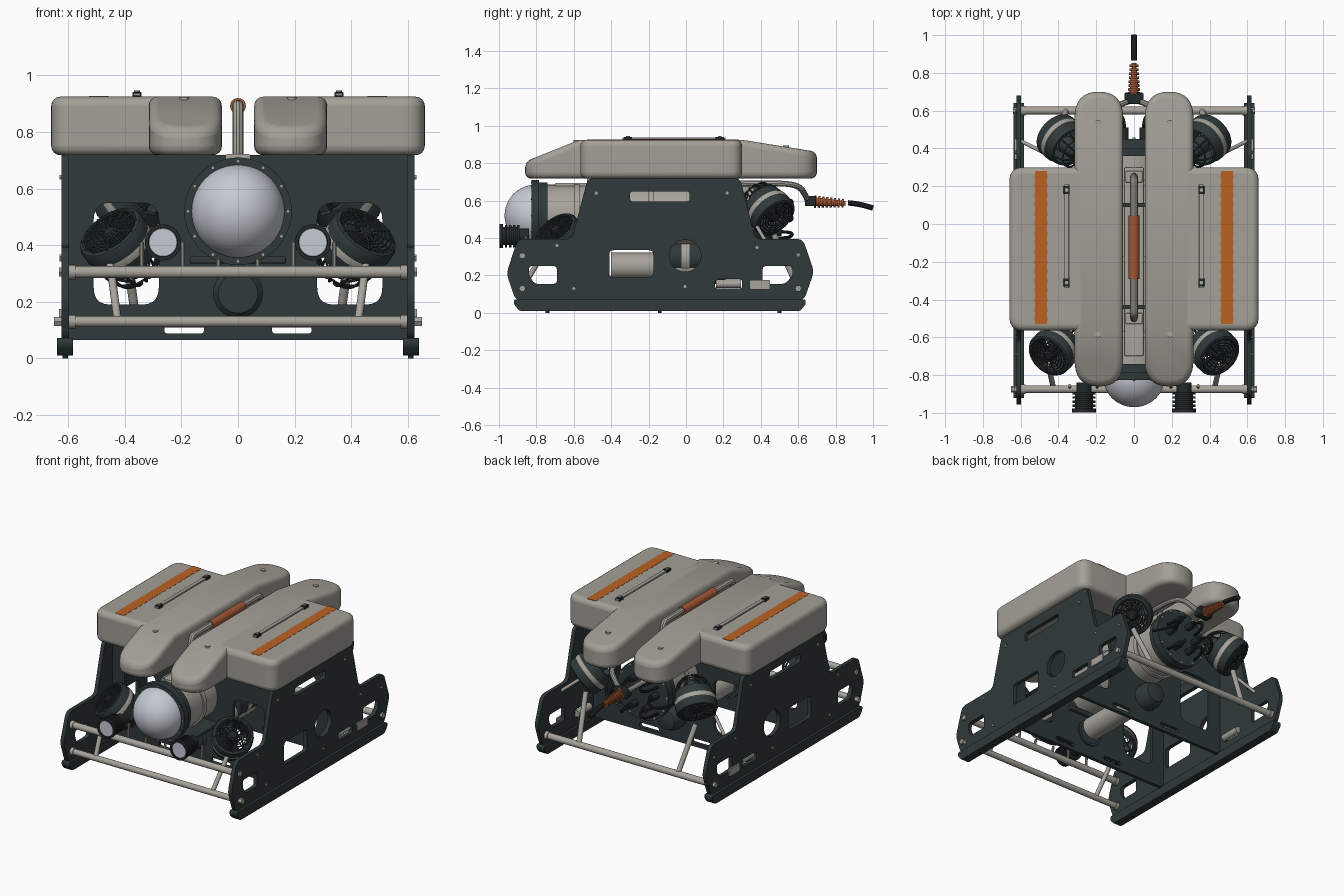
import bpy, bmesh, math
from mathutils import Vector, Matrix

if bpy.data.objects.get("Cube"):
    bpy.data.objects.remove(bpy.data.objects["Cube"], do_unlink=True)


def material(name, r, g, b):
    m = bpy.data.materials.new(name)
    m.use_nodes = True
    m.diffuse_color = (r, g, b, 1)
    m.node_tree.nodes["Principled BSDF"].inputs["Base Color"].default_value = (r, g, b, 1)
    return m


DARK = material("dark slate", 0.029, 0.041, 0.043)
BLACK = material("black rubber", 0.016, 0.021, 0.022)
FOAM = material("warm grey foam", 0.37, 0.35, 0.31)
METAL = material("pale metal", 0.39, 0.37, 0.33)
ORANGE = material("orange stripe", 0.49, 0.12, 0.015)
RUST = material("rust grip", 0.36, 0.095, 0.035)
GLASS = material("dome glass", 0.56, 0.59, 0.65)


def finish(name, mesh, mat, matrix=None, angle=35):
    if matrix:
        mesh.transform(matrix)
    bm = bmesh.new()
    bm.from_mesh(mesh)
    bmesh.ops.remove_doubles(bm, verts=bm.verts, dist=0.0001)
    bmesh.ops.recalc_face_normals(bm, faces=bm.faces)
    bm.to_mesh(mesh)
    bm.free()
    mesh.materials.clear()
    mesh.materials.append(mat)
    ob = bpy.data.objects.new(name, mesh)
    bpy.context.collection.objects.link(ob)
    bpy.ops.object.select_all(action="DESELECT")
    ob.select_set(True)
    bpy.context.view_layer.objects.active = ob
    bpy.ops.object.shade_smooth_by_angle(angle=math.radians(angle))
    return ob


def from_curve(name, cu, mat, matrix=None):
    tmp = bpy.data.objects.new("tmp", cu)
    mesh = bpy.data.meshes.new_from_object(tmp)
    bpy.data.objects.remove(tmp)
    return finish(name, mesh, mat, matrix)


def rounded(pts, r, n=5):
    """Soften each corner of a closed 2D outline."""
    out, pts = [], [Vector(p) for p in pts]
    for i, p in enumerate(pts):
        a, b = pts[i - 1] - p, pts[(i + 1) % len(pts)] - p
        a = p + a.normalized() * min(r, a.length * 0.49)
        b = p + b.normalized() * min(r, b.length * 0.49)
        for k in range(n + 1):
            t = k / n
            out.append(a * (1 - t) ** 2 + p * 2 * t * (1 - t) + b * t * t)
    return out


def rect(x0, x1, y0, y1):
    return [(x0, y0), (x1, y0), (x1, y1), (x0, y1)]


def circle(x, y, r, n=32):
    return [(x + r * math.cos(math.tau * i / n), y + r * math.sin(math.tau * i / n)) for i in range(n)]


SIDE = Matrix(((0, 0, 1, 0), (1, 0, 0, 0), (0, 1, 0, 0), (0, 0, 0, 1)))
FRONT = Matrix.Rotation(math.pi / 2, 4, "X")


def plate(name, loops, pos, frame, thick, mat):
    cu = bpy.data.curves.new(name, "CURVE")
    cu.dimensions, cu.fill_mode, cu.extrude = "2D", "BOTH", thick / 2
    for loop in loops:
        sp = cu.splines.new("POLY")
        sp.points.add(len(loop) - 1)
        for q, p in zip(sp.points, loop):
            q.co = (p[0], p[1], 0, 1)
        sp.use_cyclic_u = True
    return from_curve(name, cu, mat, Matrix.Translation(pos) @ frame)


def pipe(name, pts, r, mat, kind="POLY", closed=False):
    cu = bpy.data.curves.new(name, "CURVE")
    cu.dimensions, cu.bevel_depth, cu.bevel_resolution = "3D", r, 3
    cu.use_fill_caps = True
    sp = cu.splines.new(kind)
    sp.points.add(len(pts) - 1)
    for q, p in zip(sp.points, pts):
        q.co = (*p, 1)
    sp.use_cyclic_u = closed
    if kind == "NURBS":
        sp.use_endpoint_u, sp.order_u = True, 3
    return from_curve(name, cu, mat)


def lathe(name, profile, origin, axis, mat, n=32):
    """Turn a (radius, height) profile about an axis."""
    bm = bmesh.new()
    vs = [bm.verts.new((r, 0, h)) for r, h in profile]
    es = [bm.edges.new(e) for e in zip(vs, vs[1:])]
    bmesh.ops.spin(bm, geom=vs + es, axis=(0, 0, 1), cent=(0, 0, 0), angle=math.tau, steps=n)
    mesh = bpy.data.meshes.new(name)
    bm.to_mesh(mesh)
    bm.free()
    turn = Vector(axis).to_track_quat("Z", "Y").to_matrix().to_4x4()
    return finish(name, mesh, mat, Matrix.Translation(origin) @ turn)


def rod(name, p0, p1, r, mat, n=20):
    d = Vector(p1) - Vector(p0)
    return lathe(name, [(0, 0), (r, 0), (r, d.length), (0, d.length)], p0, d, mat, n)


def box(name, lo, hi, mat, bevel=0.006):
    ob = plate(name, [rect(lo[0], hi[0], lo[1], hi[1])], (0, 0, (lo[2] + hi[2]) / 2), Matrix(), hi[2] - lo[2], mat)
    mod = ob.modifiers.new("bevel", "BEVEL")
    mod.width, mod.segments = bevel, 2
    return ob


# Buoyancy foam blocks, the long ones sloping down at both ends
Z0, Z1 = 0.718, 0.925


def foam(name, outline, slopes):
    bm = bmesh.new()
    face = bm.faces.new([bm.verts.new((p[0], p[1], Z0)) for p in outline])
    ext = bmesh.ops.extrude_face_region(bm, geom=[face])
    bmesh.ops.translate(bm, vec=(0, 0, Z1 - Z0), verts=[v for v in ext["geom"] if isinstance(v, bmesh.types.BMVert)])
    for y, sign, drop in slopes:
        bmesh.ops.bisect_plane(bm, geom=bm.verts[:] + bm.edges[:] + bm.faces[:], plane_co=(0, y, 0), plane_no=(0, 1, 0))
        for v in bm.verts:
            if v.co.z > Z1 - 0.001 and (v.co.y - y) * sign > 0:
                v.co.z -= drop * abs(v.co.y - y)
    mesh = bpy.data.meshes.new(name)
    bm.to_mesh(mesh)
    bm.free()
    ob = finish(name, mesh, FOAM, angle=50)
    mod = ob.modifiers.new("bevel", "BEVEL")
    mod.width, mod.segments, mod.angle_limit = 0.032, 4, math.radians(45)


def thruster(name, c, axis):
    """Ducted propeller; c is the middle of its open face."""
    c, axis = Vector(c), Vector(axis).normalized()
    q = axis.to_track_quat("Z", "Y")

    def at(r, a, h):
        return c + q @ Vector((r * math.cos(a), r * math.sin(a), h))
    lathe(name + "_duct", [(0.1, -0.06), (0.1, -0.005), (0.108, 0), (0.12, -0.004), (0.126, -0.015), (0.126, -0.055)], c, axis, DARK)
    lathe(name + "_band", [(0.126, -0.055), (0.127, -0.057), (0.125, -0.083), (0.122, -0.085)], c, axis, METAL)
    lathe(name + "_nozzle", [(0.122, -0.085), (0.112, -0.14), (0.1, -0.142), (0.1, -0.06)], c, axis, DARK)
    lathe(name + "_hub", [(0, 0.006), (0.02, 0.004), (0.035, -0.01), (0.038, -0.12), (0, -0.12)], c, axis, BLACK)
    lathe(name + "_motor", [(0, -0.1), (0.045, -0.1), (0.045, -0.19), (0.03, -0.21), (0, -0.21)], c, axis, DARK)
    for r in (0.05, 0.066, 0.082, 0.098):
        pipe(name + "_grille_ring", [at(r, math.tau * i / 28, 0) for i in range(28)], 0.0035, DARK, closed=True)
    for i in range(12):
        a = math.tau * i / 12
        rod(name + "_grille_spoke", at(0.03, a, 0), at(0.112, a, 0), 0.004, DARK, 6)
        pipe(name + "_cage_wire", [at(0.105, a, -0.13), at(0.105, a, -0.21), at(0.03, a, -0.235)], 0.005, DARK, "NURBS")
    pipe(name + "_cage_ring", [at(0.085, math.tau * i / 28, -0.195) for i in range(28)], 0.004, DARK, closed=True)
    for i in range(4):
        a = math.tau * i / 4
        mesh = bpy.data.meshes.new("blade")
        mesh.from_pydata([at(0.03, a, -0.03), at(0.096, a - 0.2, -0.03), at(0.096, a + 0.5, -0.07), at(0.03, a + 0.6, -0.07)], [], [(0, 1, 2, 3)])
        finish(name + "_blade", mesh, DARK)


# Side plate outline and windows, as (y, z)
HALF = [(-0.91, 0.065), (-0.96, 0.21), (-0.90, 0.395), (-0.61, 0.395), (-0.525, 0.72),
        (0.29, 0.72), (0.37, 0.395), (0.625, 0.395), (0.685, 0.22), (0.63, 0.065)]
side_loops = [rounded(HALF, 0.035), circle(-0.005, 0.305, 0.085),
              rounded(rect(-0.30, 0.02, 0.595, 0.65), 0.02),
              rounded(rect(-0.41, -0.175, 0.19, 0.335), 0.025),
              rounded([(-0.84, 0.2), (-0.81, 0.155), (-0.69, 0.155), (-0.69, 0.25), (-0.84, 0.25)], 0.02),
              rounded([(0.41, 0.155), (0.53, 0.155), (0.57, 0.2), (0.57, 0.25), (0.41, 0.25)], 0.02),
              rounded(rect(0.155, 0.30, 0.13, 0.18), 0.015)]
skid = rounded([(-0.89, 0.01), (-0.92, 0.045), (-0.92, 0.072), (0.64, 0.072), (0.64, 0.045), (0.61, 0.01)], 0.012)
BOLTS = [(-0.88, 0.31), (-0.69, 0.36), (-0.48, 0.64), (0.22, 0.64), (0.38, 0.35), (0.60, 0.31), (-0.005, 0.14), (-0.6, 0.13)]
scallops = [(x + (0.004 if k % 2 else 0), -0.53 + 0.81 * k / 32) for x in (0.523,) for k in range(33)]
scallops += [(0.985 - x, y) for x, y in reversed(scallops)]

for s, side in ((1, "left"), (-1, "right")):
    plate(side + "_side_plate", side_loops, (s * 0.61, 0, 0), SIDE, 0.026, DARK)
    plate(side + "_skid", [skid], (s * 0.611, 0, 0), SIDE, 0.056, DARK)
    for y in (-0.74, -0.14, 0.5):
        rod(side + "_skid_stud", (s * 0.611, y, 0), (s * 0.611, y, 0.02), 0.01, BLACK, 12)
    for y, z in BOLTS:
        rod(side + "_plate_bolt", (s * 0.615, y, z), (s * 0.631, y, z), 0.009, METAL, 6)
    plate(side + "_side_bracket", [rounded(rect(0.34, 0.45, 0.125, 0.175), 0.008)], (s * 0.627, 0, 0), SIDE, 0.01, METAL)
    rod(side + "_slot_pin", (s * 0.59, 0.16, 0.155), (s * 0.59, 0.295, 0.155), 0.022, METAL)

    # Foam, stripe and top rail on this side
    foam(side + "_long_float", rounded([(s * x, y) for x, y in rect(0.057, 0.315, -0.86, 0.70)], 0.14, 8),
         [(-0.57, -1, 0.40), (0.30, 1, 0.16)])
    foam(side + "_wide_float", rounded([(s * x, y) for x, y in rect(0.2, 0.66, -0.565, 0.30)], 0.075, 8), [])
    plate(side + "_stripe", [[(s * x, y) for x, y in scallops]], (0, 0, Z1), Matrix(), 0.003, ORANGE)
    box(side + "_top_rail", (s * 0.357 - 0.012, -0.34, 0.928), (s * 0.357 + 0.012, 0.21, 0.938), METAL, 0.002)
    for y in (-0.31, 0.18):
        box(side + "_rail_end", (s * 0.357 - 0.016, y - 0.022, 0.922), (s * 0.357 + 0.016, y + 0.022, 0.941), BLACK, 0.003)
        rod(side + "_rail_bolt", (s * 0.357, y, 0.93), (s * 0.357, y, 0.946), 0.01, METAL, 10)
    for y, z in ((-0.585, 0.918), (0.535, 0.888)):
        rod(side + "_float_bolt", (s * 0.19, y, z - 0.02), (s * 0.19, y, z + 0.006), 0.016, METAL, 12)

    # Thrusters and their stays
    thruster(side + "_front_thruster", (s * 0.455, -0.70, 0.45), (s * 0.5, -0.5, 0.7))
    thruster(side + "_rear_thruster", (s * 0.42, 0.48, 0.505), (s * 0.55, 0.5, -0.6))
    rod(side + "_front_stay", (s * 0.425, -0.875, 0.13), (s * 0.455, -0.74, 0.36), 0.014, METAL)
    rod(side + "_rear_stay", (s * 0.36, 0.60, 0.13), (s * 0.40, 0.47, 0.42), 0.016, METAL)
    rod(side + "_rear_brace", (s * 0.60, 0.44, 0.36), (s * 0.48, 0.38, 0.46), 0.01, METAL)

    # Finned lamp with clamp posts
    fins = [(0, 0), (0.04, 0), (0.04, 0.05)]
    for k in range(4):
        h = 0.05 + k * 0.022
        fins += [(0.06, h), (0.06, h + 0.013), (0.048, h + 0.013), (0.048, h + 0.022)]
    fins += [(0.064, 0.138), (0.064, 0.157), (0.051, 0.157), (0.05, 0.145)]
    lathe(side + "_lamp_body", fins, (s * 0.265, -0.84, 0.41), (0, -1, 0), BLACK)
    lathe(side + "_lamp_lens", [(0.051, 0), (0.049, 0.004), (0, 0.004)], (s * 0.265, -0.988, 0.41), (0, -1, 0), GLASS)
    for x in (0.195, 0.34, 0.07):
        rod(side + "_bar_post", (s * x, -0.865, 0.30), (s * x, -0.855, 0.41 if x > 0.1 else 0.35), 0.008, METAL, 10)

    # Guide tube sweeping from the main tube to the tether
    pipe(side + "_tether_guide", [(s * 0.15, 0.24, 0.69), (s * 0.16, 0.46, 0.695), (s * 0.13, 0.60, 0.685),
                                  (s * 0.06, 0.64, 0.63), (s * 0.025, 0.65, 0.60)], 0.016, METAL, "NURBS")

# Cross panels between the side plates
for y, name in ((-0.44, "front_cross_panel"), (0.10, "rear_cross_panel")):
    loops = [rect(-0.6, 0.6, 0.065, 0.718)]
    for s in (1, -1):
        loops.append(rounded([(s * x, z) for x, z in rect(0.28, 0.51, 0.19, 0.55)], 0.06))
        loops.append(rounded([(s * x, z) for x, z in rect(0.12, 0.26, 0.088, 0.118)], 0.012))
    plate(name, loops, (0, y, 0), FRONT, 0.022, DARK)

# Cross bars with end nuts
for y, z, r, end in ((-0.875, 0.305, 0.021, 0.632), (-0.875, 0.13, 0.019, 0.65), (0.60, 0.13, 0.021, 0.64)):
    rod("cross_bar", (-0.6, y, z), (0.6, y, z), r, METAL)
    for s in (1, -1):
        rod("bar_collar", (s * 0.575, y, z), (s * 0.6, y, z), r + 0.005, METAL)
        rod("bar_nut", (s * 0.62, y, z), (s * end, y, z), 0.018, METAL, 6)

# Main electronics tube, glass dome and end caps
C = 0.52
rod("main_tube", (0, -0.78, C), (0, 0.40, C), 0.165, METAL, 48)
lathe("dome", [(0.165 * math.cos(k * math.pi / 24), 0.165 * math.sin(k * math.pi / 24)) for k in range(13)],
      (0, -0.805, C), (0, -1, 0), GLASS, 48)
for y0, y1, r in ((-0.825, -0.785, 0.19), (-0.785, -0.74, 0.177), (0.36, 0.40, 0.177), (0.40, 0.45, 0.188)):
    rod("tube_flange", (0, y0, C), (0, y1, C), r, DARK, 48)
for y in (-0.6, -0.2, 0.2):
    rod("tube_clamp", (0, y, C), (0, y + 0.03, C), 0.174, METAL, 48)
for i in range(12):
    a = math.tau * i / 12
    x, z = 0.177 * math.cos(a), C + 0.177 * math.sin(a)
    rod("flange_bolt", (x, -0.83, z), (x, -0.82, z), 0.005, METAL, 6)
    rod("cap_bolt", (x, 0.44, z), (x, 0.457, z), 0.009, METAL, 6)
for i in range(6):
    a = math.tau * i / 6
    x, z = 0.1 * math.cos(a), C + 0.1 * math.sin(a)
    rod("cap_connector", (x, 0.44, z), (x, 0.51, z), 0.022, BLACK, 12)
    pipe("cap_cable", [(x, 0.5, z), (x * 1.1, 0.58, z), (x * 1.8, 0.55, z - 0.04), (x * 2.2, 0.44, z - 0.03)], 0.009, BLACK, "NURBS")
box("tube_cradle", (-0.17, -0.76, 0.335), (0.17, -0.40, 0.36), DARK)
box("top_spine", (-0.05, -0.70, 0.66), (0.05, 0.30, 0.695), METAL)

# Lower canister with dark caps and a banded collar
rod("lower_canister", (0, -0.40, 0.25), (0, 0.15, 0.25), 0.072, METAL)
lathe("canister_front_cap", [(0, 0), (0.07, 0), (0.088, 0.02), (0.088, 0.05), (0.07, 0.05)], (0, -0.47, 0.23), (0, 1, 0), DARK)
lathe("canister_rear_cap", [(0.085, 0), (0.085, 0.05), (0.065, 0.1), (0, 0.12)], (0, 0.11, 0.24), (0, 1, 0), DARK)
rod("canister_collar", (0, -0.10, 0.30), (0, 0.09, 0.30), 0.094, DARK)
rod("collar_band", (0, -0.025, 0.30), (0, 0.018, 0.30), 0.097, METAL)

# Carry handle between the floats
pipe("carry_handle", [(0, -0.5, 0.69), (0, -0.5, 0.89), (0, -0.43, 0.895), (0, 0.18, 0.895), (0, 0.25, 0.89), (0, 0.25, 0.69)], 0.02, METAL, "NURBS")
rod("handle_grip", (0, -0.29, 0.892), (0, 0.045, 0.892), 0.028, RUST)
for y in (-0.5, 0.25):
    box("handle_foot", (-0.045, y - 0.03, 0.69), (0.045, y + 0.03, 0.722), METAL)

# Tether with its strain relief
box("tether_block", (-0.05, 0.635, 0.57), (0.05, 0.695, 0.625), BLACK)
ribs = [(0, 0)]
for k in range(8):
    r = 0.033 - k * 0.0015
    ribs += [(r, k * 0.021), (r, k * 0.021 + 0.012), (r - 0.01, k * 0.021 + 0.012), (r - 0.01, k * 0.021 + 0.021)]
lathe("strain_relief", ribs + [(0, 0.16)], (0, 0.685, 0.595), (0, 1, -0.06), RUST, 20)
pipe("tether", [(0, 0.866, 0.588), (0, 0.93, 0.583), (0, 1.0, 0.56)], 0.015, BLACK, "NURBS")
